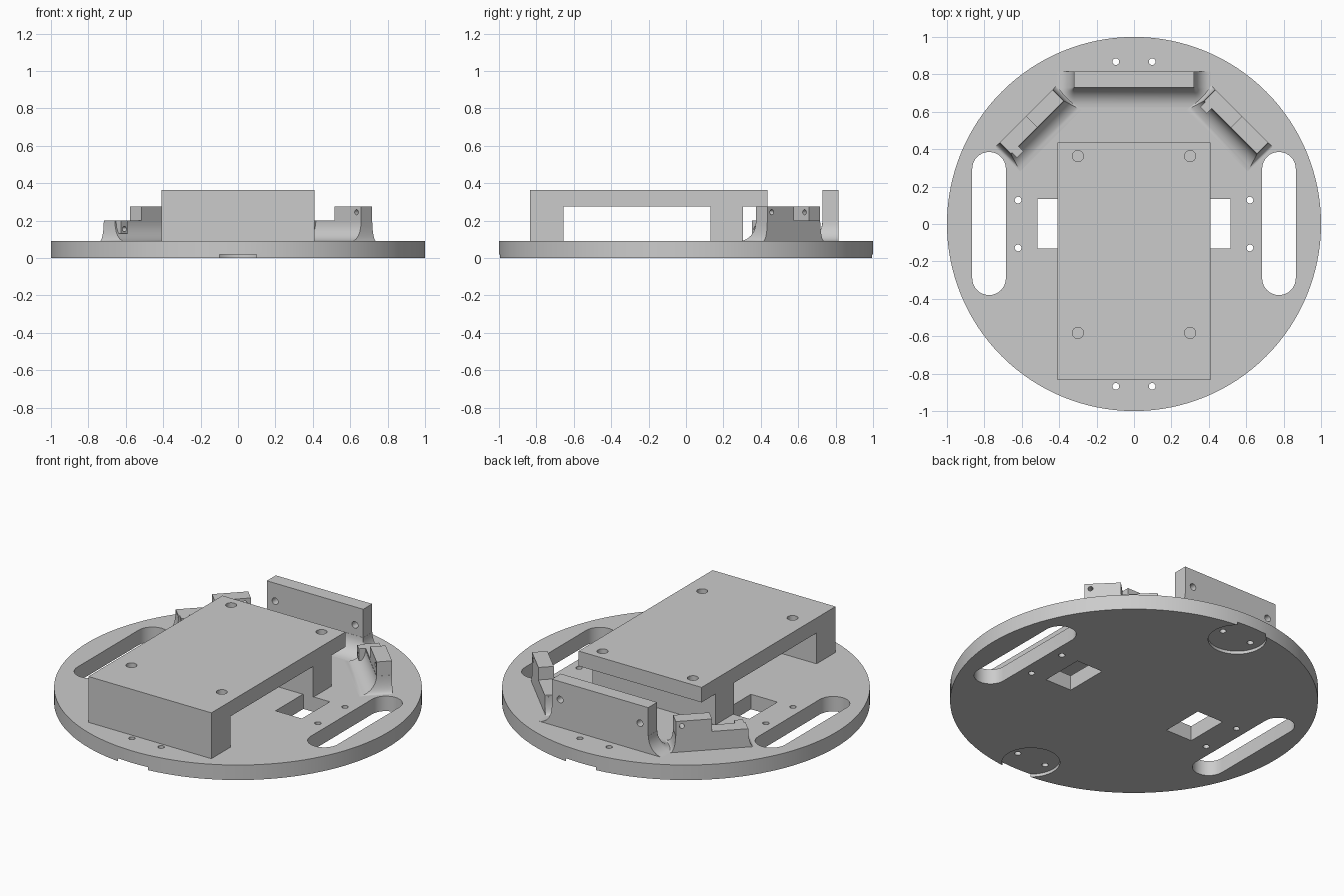
import bpy, bmesh
from math import sin, cos, pi, radians
from mathutils import Matrix, Vector

cube = bpy.data.objects.get("Cube")
if cube:
    bpy.data.objects.remove(cube, do_unlink=True)

grey = bpy.data.materials.new("plain grey")
grey.use_nodes = True
grey.diffuse_color = (0.6, 0.6, 0.6, 1)
grey.node_tree.nodes["Principled BSDF"].inputs["Base Color"].default_value = (0.6, 0.6, 0.6, 1)

FLOOR = 0.09   # top of the round plate


def finish(name, bm):
    bmesh.ops.remove_doubles(bm, verts=bm.verts, dist=1e-5)
    bmesh.ops.recalc_face_normals(bm, faces=bm.faces)
    mesh = bpy.data.meshes.new(name)
    bm.to_mesh(mesh)
    bm.free()
    mesh.materials.append(grey)
    obj = bpy.data.objects.new(name, mesh)
    bpy.context.collection.objects.link(obj)
    return obj


def loft(bm, rings):
    """Closed solid through rings with equal point counts."""
    loops = [[bm.verts.new(p) for p in ring] for ring in rings]
    n = len(loops[0])
    for low, high in zip(loops, loops[1:]):
        for i in range(n):
            j = (i + 1) % n
            bm.faces.new((low[i], low[j], high[j], high[i]))
    bm.faces.new(loops[0][::-1])
    bm.faces.new(loops[-1])


def prism(bm, outline, z0, z1):
    loft(bm, [[(x, y, z) for x, y in outline] for z in (z0, z1)])


def box(bm, x0, x1, y0, y1, z0, z1):
    prism(bm, [(x0, y0), (x1, y0), (x1, y1), (x0, y1)], z0, z1)


def circle(x, y, r, n=24):
    return [(x + r * cos(2 * pi * i / n), y + r * sin(2 * pi * i / n)) for i in range(n)]


def bore(bm, x, y0, y1, z, r):
    """Round cutter running along y."""
    loft(bm, [[(px, y, pz) for px, pz in circle(x, z, r, 20)] for y in (y0, y1)])


def cut(obj, bm):
    cutter = finish("cutter", bm)
    cutter.hide_render = True
    mod = obj.modifiers.new("cut", 'BOOLEAN')
    mod.operation = 'DIFFERENCE'
    mod.solver = 'EXACT'
    mod.object = cutter
    bpy.context.view_layer.objects.active = obj
    bpy.ops.object.modifier_apply(modifier=mod.name)
    bpy.data.objects.remove(cutter, do_unlink=True)


def smooth(obj):
    bpy.ops.object.select_all(action='DESELECT')
    obj.select_set(True)
    bpy.context.view_layer.objects.active = obj
    bpy.ops.object.shade_smooth_by_angle(angle=radians(30))


# Round base plate
bm = bmesh.new()
prism(bm, circle(0, 0, 1, 128), 0, FLOOR)
base = finish("base_plate", bm)

# Wheel slots, square windows, screw holes and caster recesses
bm = bmesh.new()
for s in (-1, 1):
    slot = [(s * 0.775 + 0.09 * cos(pi * i / 16), 0.295 + 0.09 * sin(pi * i / 16)) for i in range(17)]
    slot += [(s * 0.775 - 0.09 * cos(pi * i / 16), -0.29 - 0.09 * sin(pi * i / 16)) for i in range(17)]
    prism(bm, slot, -0.1, 0.2)
    box(bm, *sorted((s * 0.34, s * 0.515)), -0.13, 0.135, -0.1, 0.2)
    for t in (-1, 1):
        prism(bm, circle(s * 0.62, t * 0.128, 0.018, 16), -0.1, 0.2)
cut(base, bm)
bm = bmesh.new()
for s in (-1, 1):
    prism(bm, circle(0, s * 0.872, 0.158, 48), -0.1, 0.018)
cut(base, bm)
bm = bmesh.new()
for s in (-1, 1):
    for t in (-1, 1):
        prism(bm, circle(s * 0.097, t * 0.868, 0.018, 16), -0.1, 0.2)
cut(base, bm)
smooth(base)

# Raised deck: side profile with two legs, extruded across x
profile = [(-0.835, FLOOR), (-0.655, FLOOR), (-0.655, 0.275), (0.13, 0.275), (0.13, FLOOR),
           (0.305, FLOOR), (0.305, 0.275), (0.435, 0.275), (0.435, 0.365), (-0.835, 0.365)]
bm = bmesh.new()
loft(bm, [[(x, y, z) for y, z in profile] for x in (-0.408, 0.408)])
deck = finish("raised_deck", bm)
bm = bmesh.new()
for s in (-1, 1):
    for y in (-0.582, 0.363):
        prism(bm, circle(s * 0.3, y, 0.03), 0.2, 0.5)
cut(deck, bm)
smooth(deck)

FRONT, BACK = 0.73, 0.815


def fillet_foot(name, half, front_r, end_r, rounded, turn=0):
    """Concave foot blending a wall into the plate at its front and ends."""
    rings = []
    for i in range(11):
        t = pi / 2 * i / 10
        f, e = front_r * (1 - sin(t)) + 1e-3, end_r * (1 - sin(t)) + 1e-3
        z = FLOOR + front_r * (1 - cos(t))
        if rounded:
            arc = [(half + e * cos(a * pi / 16), FRONT - f * sin(a * pi / 16)) for a in range(9)]
        else:
            arc = [(half + e, FRONT - f)]
        ring = [(half + e, BACK)] + arc
        ring += [(-x, y) for x, y in reversed(ring)]
        rings.append([(x, y, z) for x, y in ring])
    bm = bmesh.new()
    loft(bm, rings)
    obj = finish(name, bm)
    obj.data.transform(Matrix.Rotation(turn, 4, 'Z'))
    smooth(obj)


# Rear sensor wall
bm = bmesh.new()
box(bm, -0.32, 0.32, FRONT, BACK, FLOOR, 0.365)
wall = finish("rear_wall", bm)
bm = bmesh.new()
for s in (-1, 1):
    bore(bm, s * 0.265, 0.6, 0.9, 0.257, 0.02)
cut(wall, bm)
smooth(wall)
fillet_foot("rear_wall_foot", 0.32, 0.105, 0.09, True)

# Two stepped corner brackets, the same shape turned either way
step = [(-0.2, FLOOR), (0.2, FLOOR), (0.2, 0.275), (0, 0.275), (0, 0.2), (-0.2, 0.2)]
for side, turn in (("left", -pi / 4), ("right", pi / 4)):
    bm = bmesh.new()
    loft(bm, [[(x, y, z) for x, z in step] for y in (FRONT, BACK)])
    bracket = finish(side + "_bracket", bm)
    boss_bm = bmesh.new()
    box(boss_bm, -0.192, -0.142, 0.692, FRONT, 0.13, 0.2)
    boss = finish(side + "_bracket_boss", boss_bm)
    for part in (bracket, boss):
        bm = bmesh.new()
        bore(bm, 0.166, 0.6, 0.9, 0.245, 0.014)
        bore(bm, -0.166, 0.6, 0.9, 0.155, 0.014)
        cut(part, bm)
        part.data.transform(Matrix.Rotation(turn, 4, 'Z'))
        smooth(part)
    fillet_foot(side + "_bracket_foot", 0.2, 0.1, 0.03, False, turn)
